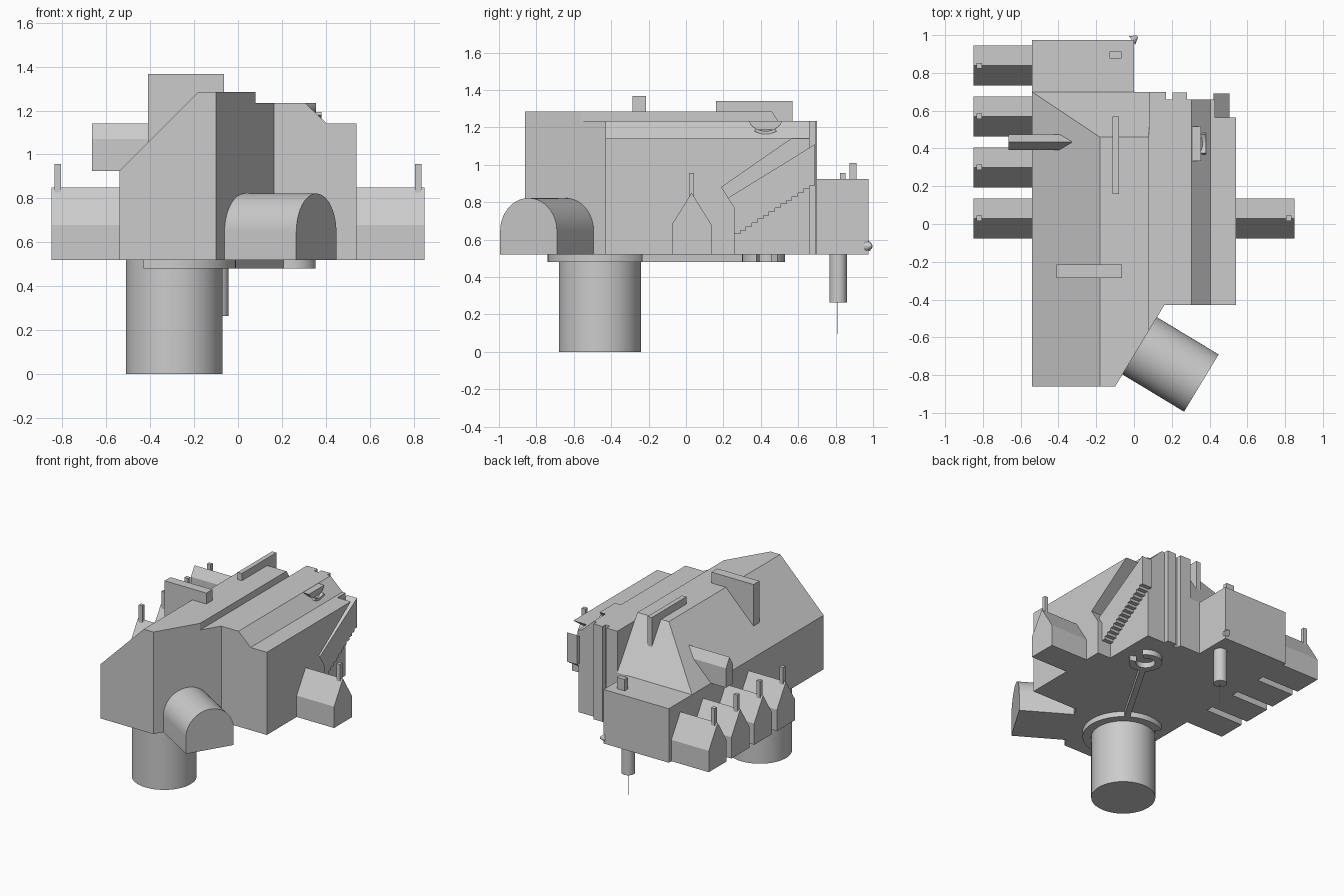
import bpy, bmesh, math
from mathutils import Vector, Matrix

if "Cube" in bpy.data.objects:
    bpy.data.objects.remove(bpy.data.objects["Cube"])


def finish(name, bm, smooth=False):
    bmesh.ops.recalc_face_normals(bm, faces=bm.faces[:])
    me = bpy.data.meshes.new(name)
    bm.to_mesh(me)
    bm.free()
    ob = bpy.data.objects.new(name, me)
    bpy.context.collection.objects.link(ob)
    if smooth:
        bpy.ops.object.select_all(action='DESELECT')
        bpy.context.view_layer.objects.active = ob
        ob.select_set(True)
        bpy.ops.object.shade_smooth_by_angle(angle=math.radians(30))
    return ob


def prism(name, pts, axis, a, b, cuts=(), smooth=False, matrix=None):
    """Extrude a 2D outline from a to b along an axis, then trim by planes."""
    place = {'x': lambda p, t: (t, p[0], p[1]),
             'y': lambda p, t: (p[0], t, p[1]),
             'z': lambda p, t: (p[0], p[1], t)}[axis]
    bm = bmesh.new()
    lo = [bm.verts.new(place(p, a)) for p in pts]
    hi = [bm.verts.new(place(p, b)) for p in pts]
    n = len(pts)
    bm.faces.new(lo)
    bm.faces.new(hi)
    for i in range(n):
        j = (i + 1) % n
        bm.faces.new((lo[i], lo[j], hi[j], hi[i]))
    for co, no in cuts:
        bmesh.ops.recalc_face_normals(bm, faces=bm.faces[:])
        bmesh.ops.bisect_plane(bm, geom=bm.verts[:] + bm.edges[:] + bm.faces[:], dist=1e-5,
                               plane_co=co, plane_no=no, clear_outer=True)
        bmesh.ops.holes_fill(bm, edges=[e for e in bm.edges if e.is_boundary], sides=0)
    if matrix:
        bm.transform(matrix)
    return finish(name, bm, smooth)


def box(name, x0, x1, y0, y1, z0, z1):
    return prism(name, [(x0, y0), (x1, y0), (x1, y1), (x0, y1)], 'z', z0, z1)


def arc(cx, cy, r, a0, a1, n):
    return [(cx + r * math.cos(math.radians(a0 + (a1 - a0) * i / n)),
             cy + r * math.sin(math.radians(a0 + (a1 - a0) * i / n))) for i in range(n + 1)]


def cyl(name, cx, cy, r, z0, z1, n=48):
    return prism(name, arc(cx, cy, r, 0, 360, n)[:-1], 'z', z0, z1, smooth=True)


BASE = 0.52
diag = ((0.16, -0.43, 0), (0.856, -0.517, 0))
hip = ((0, 0.46, 1.285), (0, 0.36, 0.24))

# Main halls
prism("left_hall", [(-0.54, BASE), (-0.54, 0.925), (-0.18, 1.285), (0.08, 1.285), (0.08, BASE)],
      'y', -0.86, 0.70, [diag, hip])
prism("middle_hall", [(0.08, BASE), (0.17, BASE), (0.17, 1.235), (0.08, 1.235)],
      'y', -0.80, 0.70, [diag])
prism("right_hall", [(0.165, BASE), (0.43, BASE), (0.43, 1.14), (0.405, 1.14), (0.305, 1.235), (0.165, 1.235)],
      'y', -0.43, 0.66)
prism("right_wall", [(-0.43, BASE), (0.26, BASE), (0.26, 0.77), (0.19, 0.88), (0.565, 1.14), (-0.43, 1.14)],
      'x', 0.42, 0.54)
box("back_annex", -0.54, 0.0, 0.69, 0.975, BASE, 0.925)
box("annex_chimney", -0.13, -0.065, 0.875, 0.912, 0.92, 1.01)

# Outside stair with stepped underside
steps = []
n = 14
for i in range(n):
    y0, y1 = 0.69 - 0.43 * i / n, 0.69 - 0.43 * (i + 1) / n
    z = 0.89 - 0.28 * i / n
    steps += [(y0, z), (y1, z)]
prism("stair", [(0.26, 0.61), (0.26, 0.77), (0.22, 0.82), (0.69, 1.11)] + steps, 'x', 0.42, 0.505)
box("back_buttress", 0.205, 0.28, 0.65, 0.695, BASE, 1.235)

# Side bays with chimneys
for side, ys in ((-1, (0.03, 0.30, 0.57, 0.838)), (1, (0.03,))):
    for k, y in enumerate(ys):
        tag = f"{'left' if side < 0 else 'right'}_bay_{k + 1}"
        prism(tag, [(y - .106, BASE), (y + .106, BASE), (y + .106, .68), (y, .85), (y - .106, .68)],
              'x', side * 0.53, side * 0.85)
        x0, x1 = sorted((side * 0.805, side * 0.835))
        box(tag + "_chimney", x0, x1, y - .014, y + .014, 0.80, 0.957)

# Front porch with barrel roof, square to the slanted wall
wall = Matrix.Translation((0.027, -0.643, 0)) @ Matrix.Rotation(math.atan2(-0.517, 0.856), 4, 'Z')
prism("barrel_porch", [(-0.177, BASE), (0.177, BASE)] + arc(0, 0.645, 0.177, 0, 180, 32),
      'x', -0.03, 0.385, smooth=True, matrix=wall)

# Roof features
prism("left_dormer", [(.392, .925), (.475, .925), (.475, 1.07), (.434, 1.14), (.392, 1.07)],
      'x', -0.665, -0.33, [((-0.54, 0, 0.925), (1, 0, -1))])
box("cross_parapet", -0.41, -0.063, -0.285, -0.215, 1.0, 1.367)
prism("ridge_plate", [(.16, 1.25), (.16, 1.34), (.57, 1.34), (.57, 1.12), (.46, 1.2)], 'x', -0.115, -0.08)
prism("round_dormer", arc(0.425, 1.28, 0.102, 207, 333, 20), 'x', 0.29, 0.355, smooth=True)
prism("round_dormer_sill", arc(0.425, 1.28, 0.116, 240, 300, 12) + arc(0.425, 1.28, 0.10, 300, 240, 12),
      'x', 0.33, 0.38, smooth=True)

# Underside
cyl("base_drum", -0.29, -0.46, 0.22, 0, BASE, 64)
prism("drum_collar", arc(-0.29, -0.46, 0.28, -120, 120, 40) + arc(-0.29, -0.46, 0.21, 120, -120, 40),
      'z', 0.48, 0.53, smooth=True)
prism("small_collar", arc(0.245, 0.415, 0.115, 40, 340, 32) + arc(0.245, 0.415, 0.065, 340, 40, 32),
      'z', 0.48, 0.53, smooth=True)
prism("link_bar", [(-0.15, -0.22), (-0.11, -0.235), (0.215, 0.32), (0.18, 0.34)], 'z', 0.48, 0.53)
cyl("hanging_turret", -0.09, 0.813, 0.047, 0.265, BASE, 32)
cyl("turret_needle", -0.09, 0.808, 0.002, 0.095, 0.27, 8)

# Small lantern on the annex corner
bm = bmesh.new()
bmesh.ops.create_cone(bm, cap_ends=True, segments=12, radius1=0.028, radius2=0.006, depth=0.035,
                      matrix=Matrix.Translation((0.004, 0.983, 0.565)) @
                      Vector((0.8, 0.6, 0)).to_track_quat('Z', 'Y').to_matrix().to_4x4())
finish("corner_lantern", bm)
